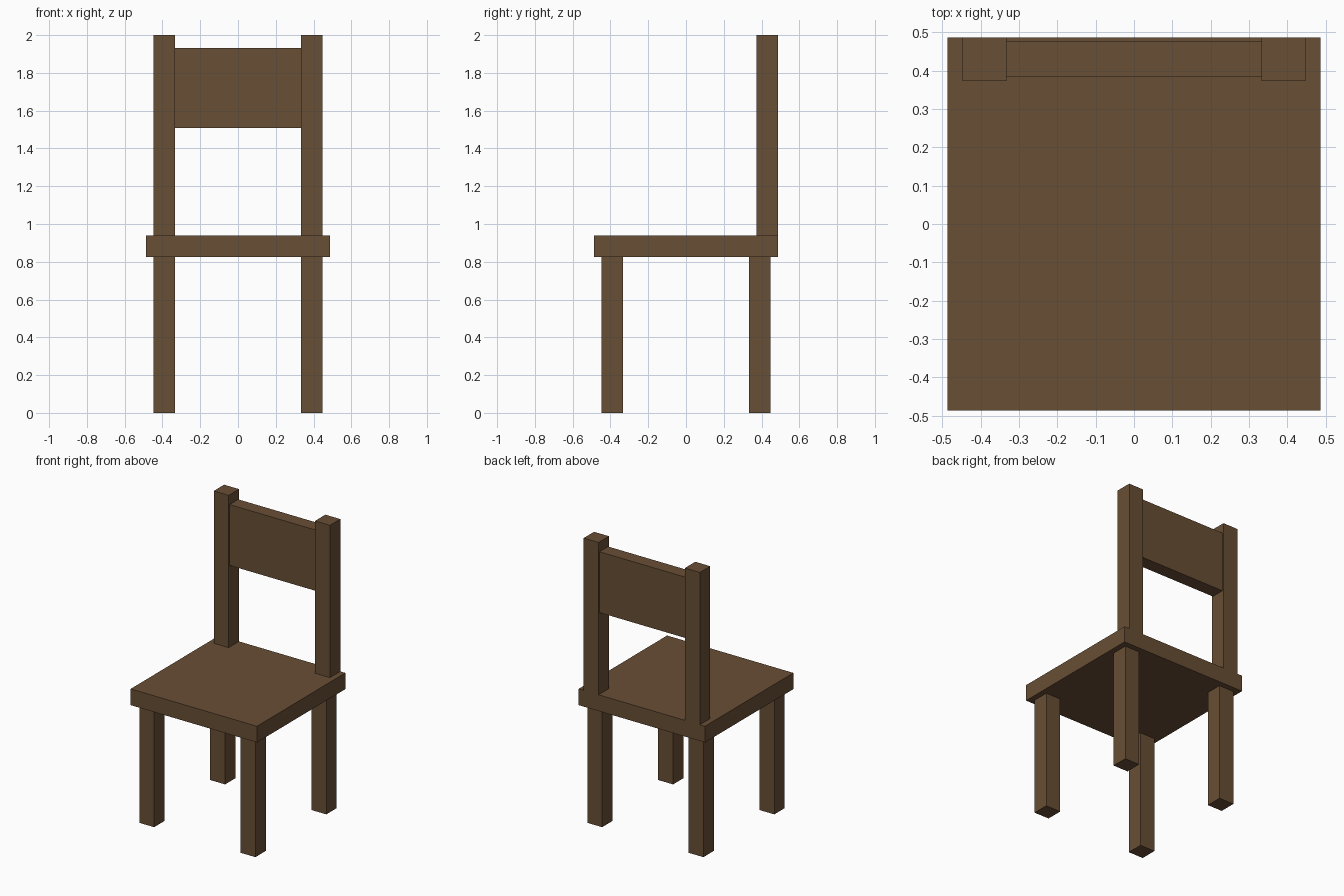
import bpy

if "Cube" in bpy.data.objects:
    bpy.data.objects.remove(bpy.data.objects["Cube"])

wood = bpy.data.materials.new("brown_wood")
wood.diffuse_color = (0.14, 0.077, 0.035, 1)
wood.use_nodes = True
wood.node_tree.nodes["Principled BSDF"].inputs["Base Color"].default_value = wood.diffuse_color


def box(name, x, y, z):
    """Box spanning the given (low, high) range on each axis."""
    spans = (x, y, z)
    bpy.ops.mesh.primitive_cube_add(size=1, location=[(a + b) / 2 for a, b in spans])
    ob = bpy.context.object
    ob.name = ob.data.name = name
    ob.scale = [b - a for a, b in spans]
    bpy.ops.object.transform_apply(location=False, rotation=False, scale=True)
    ob.data.materials.append(wood)
    return ob


def side(s, low, high):
    """Range mirrored to the negative side when s is -1."""
    return tuple(sorted((s * low, s * high)))


SEAT_BOTTOM, SEAT_TOP, SEAT_HALF = 0.825, 0.938, 0.487

# Seat
box("seat", (-SEAT_HALF, SEAT_HALF), (-SEAT_HALF, SEAT_HALF), (SEAT_BOTTOM, SEAT_TOP))

for sx, label in ((-1, "left"), (1, "right")):
    # Legs, set in from the seat corners
    for sy, end in ((-1, "front"), (1, "back")):
        box(f"{end}_leg_{label}", side(sx, 0.333, 0.448), side(sy, 0.333, 0.448), (0, SEAT_BOTTOM))
    # Back posts, flush with the rear edge of the seat
    box(f"back_post_{label}", side(sx, 0.333, 0.448), (0.373, SEAT_HALF), (SEAT_TOP, 2.0))

# Backrest panel between the posts
box("backrest", (-0.333, 0.333), (0.383, 0.478), (1.508, 1.932))
